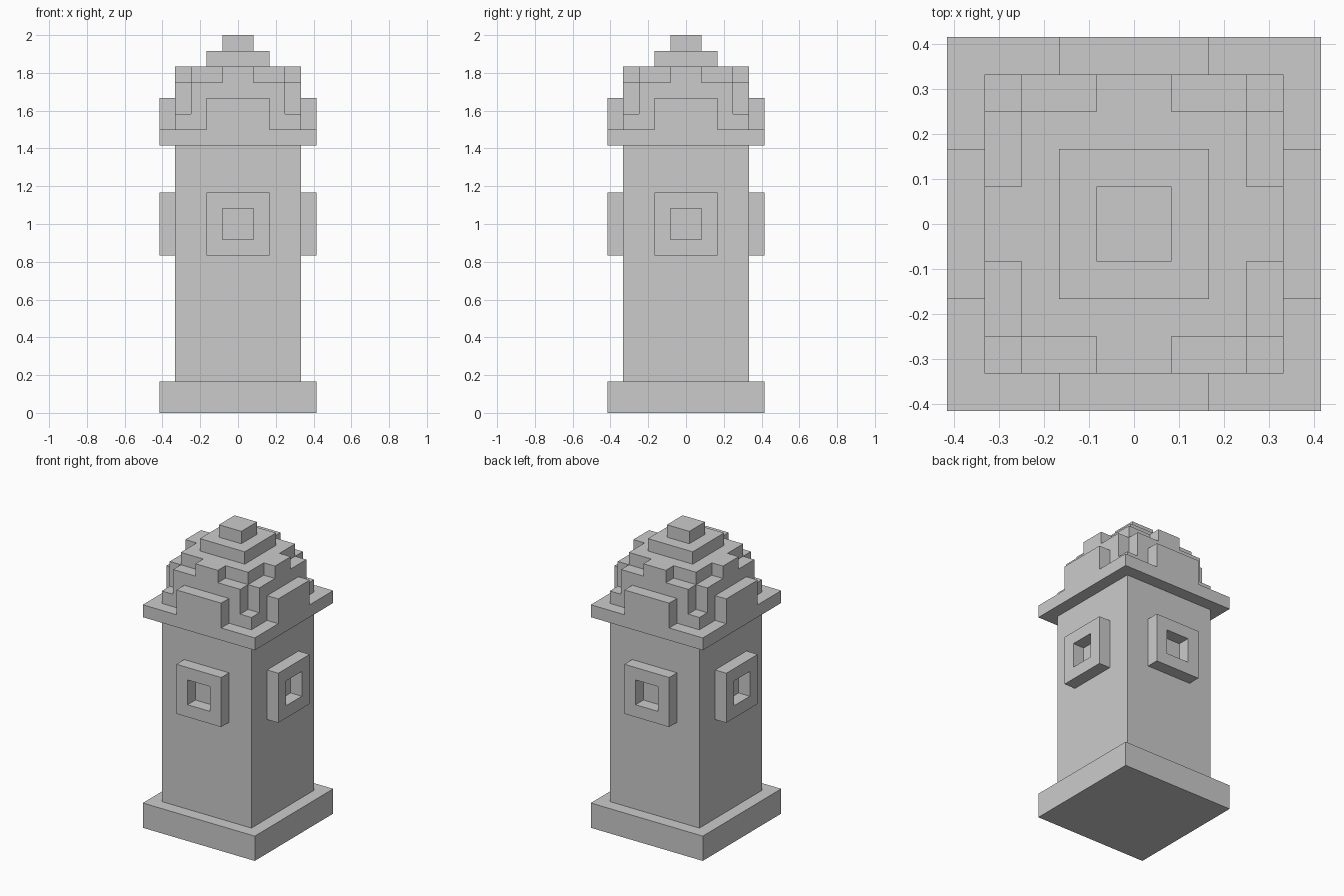
import bpy, bmesh
from mathutils import Matrix, Vector
from math import pi

if "Cube" in bpy.data.objects:
    bpy.data.objects.remove(bpy.data.objects["Cube"])

U = 1 / 12  # one block of the model


def finish(name, bm):
    bmesh.ops.recalc_face_normals(bm, faces=bm.faces)
    bm.transform(Matrix.Scale(U, 4))
    mesh = bpy.data.meshes.new(name)
    bm.to_mesh(mesh)
    bm.free()
    obj = bpy.data.objects.new(name, mesh)
    bpy.context.collection.objects.link(obj)
    return obj


def tier(name, corner, z0, z1):
    """Extrude an outline made of one corner's points, turned four times."""
    bm = bmesh.new()
    pts = []
    for _ in range(4):
        pts += corner
        corner = [(-y, x) for x, y in corner]
    face = bm.faces.new([bm.verts.new((x, y, z0)) for x, y in pts])
    top = bmesh.ops.extrude_face_region(bm, geom=[face], use_keep_orig=True)["geom"]
    for v in top:
        if isinstance(v, bmesh.types.BMVert):
            v.co.z = z1
    return finish(name, bm)


def four_sides(name, make):
    """Make a front part and turn it onto all four sides."""
    for i, side in enumerate(("front", "right", "back", "left")):
        bm = bmesh.new()
        make(bm)
        bm.transform(Matrix.Rotation(i * pi / 2, 4, 'Z'))
        finish(f"{name}_{side}", bm)


def brow(bm):
    bmesh.ops.create_cube(bm, size=1)
    bm.transform(Matrix.Translation((0, -4.5, 19)) @ Matrix.Diagonal((4, 1, 2, 1)))


def outlet(bm):
    # square ring: four loops of four corners joined in a circle
    loops = []
    for r, y in ((2, -4), (2, -5), (1, -5), (1, -4)):
        loops.append([bm.verts.new((sx * r, y, 12 + sz * r))
                      for sx, sz in ((1, 1), (-1, 1), (-1, -1), (1, -1))])
    for i in range(4):
        a, b = loops[i], loops[(i + 1) % 4]
        for k in range(4):
            n = (k + 1) % 4
            bm.faces.new((a[k], a[n], b[n], b[k]))


# Foot and column
tier("base", [(5, 5)], 0, 2)
tier("column", [(4, 4)], 2, 17)

# Cap: rim, stepped dome and knob
tier("cap_rim", [(5, 5)], 17, 18)
tier("dome_lower", [(4, 4)], 18, 19)
tier("dome_middle", [(4, 3), (3, 3), (3, 4)], 19, 21)
tier("dome_upper", [(4, 1), (3, 1), (3, 3), (1, 3), (1, 4)], 21, 22)
tier("cap_step", [(2, 2)], 22, 23)
tier("cap_knob", [(1, 1)], 23, 24)

# Raised blocks on the dome and hollow outlets on the column
four_sides("brow", brow)
four_sides("outlet", outlet)
